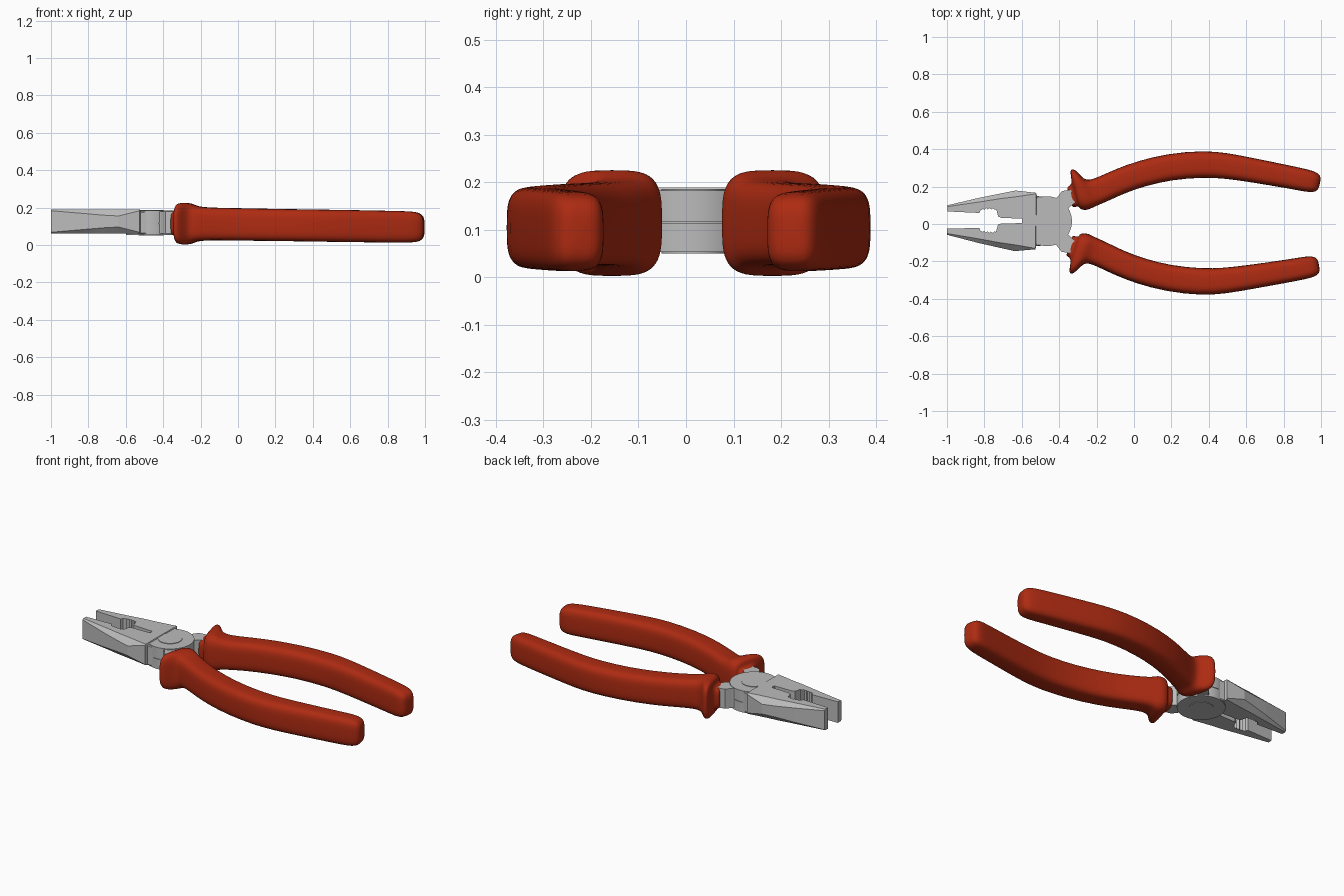
import bpy, bmesh, math
from mathutils import Matrix, Vector

cube = bpy.data.objects.get("Cube")
if cube:
    bpy.data.objects.remove(cube)

# Everything is modelled around the pivot, which sits slightly off centre and turned
FRAME = Matrix.Translation((-0.465, 0.015, 0)) @ Matrix.Rotation(-0.0115, 4, 'Z')


def material(name, color, rough, metal=0.0):
    m = bpy.data.materials.new(name)
    m.use_nodes = True
    m.diffuse_color = (*color, 1)
    node = m.node_tree.nodes["Principled BSDF"]
    node.inputs["Base Color"].default_value = (*color, 1)
    node.inputs["Roughness"].default_value = rough
    return m


steel = material("light_steel", (0.5, 0.5, 0.5), 0.5)
red = material("red_grip", (0.42, 0.024, 0.006), 0.5)


def make(name, bm, mat, angle=None):
    bmesh.ops.recalc_face_normals(bm, faces=bm.faces)
    mesh = bpy.data.meshes.new(name)
    bm.to_mesh(mesh)
    bm.free()
    mesh.materials.append(mat)
    ob = bpy.data.objects.new(name, mesh)
    bpy.context.collection.objects.link(ob)
    ob.matrix_world = FRAME
    if angle:
        bpy.ops.object.select_all(action='DESELECT')
        ob.select_set(True)
        bpy.context.view_layer.objects.active = ob
        bpy.ops.object.shade_smooth_by_angle(angle=math.radians(angle))
    return ob


def loft(rings):
    """Skin equal-length rings of points and cap both ends."""
    bm = bmesh.new()
    rows = [[bm.verts.new(p) for p in ring] for ring in rings]
    n = len(rows[0])
    for a, b in zip(rows, rows[1:]):
        for i in range(n):
            j = (i + 1) % n
            bm.faces.new((a[i], a[j], b[j], b[i]))
    bm.faces.new(rows[0])
    bm.faces.new(rows[-1])
    return bm


def disc(name, radius, z0, z1):
    bm = bmesh.new()
    bmesh.ops.create_cone(bm, cap_ends=True, segments=64, radius1=radius, radius2=radius,
                          depth=z1 - z0, matrix=Matrix.Translation((0, 0, (z0 + z1) / 2)))
    make(name, bm, steel, 30)


def lerp(table, u):
    """Piecewise linear lookup."""
    for (u0, a), (u1, b) in zip(table, table[1:]):
        if u <= u1:
            return a + (b - a) * (u - u0) / (u1 - u0)
    return table[-1][1]


# Grip cross-sections: along, across, half width, half height, heading in degrees
GRIP = [
    (.118, .129, .050, .056, 16), (.124, .131, .058, .065, 16), (.150, .139, .059, .066, 16),
    (.146, .168, .096, .092, 15), (.152, .171, .111, .108, 15), (.176, .172, .116, .113, 16),
    (.208, .154, .088, .110, 17), (.232, .152, .074, .098, 19), (.262, .160, .070, .091, 21),
    (.320, .186, .069, .088, 24), (.390, .219, .069, .087, 23), (.497, .260, .070, .087, 18),
    (.655, .300, .071, .086, 10), (.834, .316, .072, .086, 0), (.952, .308, .069, .086, -7),
    (1.085, .287, .065, .086, -10), (1.299, .250, .061, .085, -10), (1.395, .231, .060, .084, -11),
    (1.430, .224, .054, .077, -11), (1.450, .220, .042, .062, -11), (1.457, .219, .022, .036, -11),
]


def grip_ring(side, u, v, hw, hh, deg, n=28):
    a = math.radians(deg)
    zc = 0.114 - 0.019 * max(0, u - 0.2) / 1.25
    ring = []
    for i in range(n):
        t = math.tau * (i + 0.5) / n
        c, s = math.cos(t), math.sin(t)
        w = hw * math.copysign(abs(c) ** 0.55, c)
        h = hh * math.copysign(abs(s) ** 0.55, s)
        ring.append((u - w * math.sin(a), side * (v + w * math.cos(a)), zc + h))
    return ring


# Jaw outlines: inner edge with toothed grip recess, outer edge, and ridge of the chamfer
INNER = [(-.533, .046), (-.362, .040), (-.356, .054), (-.343, .062), (-.336, .056), (-.326, .066),
         (-.318, .058), (-.308, .067), (-.300, .059), (-.290, .066), (-.282, .058), (-.272, .060),
         (-.262, .022), (-.245, .015), (-.171, .013), (-.130, .012), (-.126, 0), (-.060, 0),
         (-.056, 0), (0, 0)]
OUTER = [(-.533, .079), (-.500, .092), (-.171, .162), (-.060, .151), (-.056, .134), (0, .128)]
RIDGE = [(-.533, .072), (-.500, .075), (-.250, .118), (-.171, .128), (-.060, .146),
         (-.056, .130), (0, .124)]
DROP = [(-.533, .006), (-.250, .030), (-.171, .034), (-.060, .006), (0, .004)]


def jaw_ring(side, u, v_in):
    top, bottom = 0.189, 0.062
    out, ridge, drop = lerp(OUTER, u), lerp(RIDGE, u), lerp(DROP, u)
    if u > -0.058:
        top, bottom = 0.180, 0.058
    outline = [(v_in, bottom), (v_in, top), (ridge, top), (out, top - drop),
               (out, bottom + drop), (ridge, bottom)]
    return [(u, side * v, z) for v, z in outline]


# Shank linking the pivot to the grip
SHANK = [(0, 0), (0, .10), (.053, .128), (.078, .162), (.112, .168), (.150, .165),
         (.150, .105), (.112, .068), (.088, .040)]

for side, tag in ((1, "back"), (-1, "front")):
    grip = make(tag + "_grip", loft([grip_ring(side, *s) for s in GRIP]), red)
    grip.data.polygons.foreach_set("use_smooth", [True] * len(grip.data.polygons))
    sub = grip.modifiers.new("smooth", 'SUBSURF')
    sub.levels = sub.render_levels = 1

    make(tag + "_jaw", loft([jaw_ring(side, *s) for s in INNER]), steel)
    make(tag + "_shank", loft([[(u, side * v, z) for u, v in SHANK] for z in (.060, .178)]), steel)

# Lap joint with a seam between its halves, and the rivet through it
disc("lower_joint_plate", 0.133, 0.053, 0.113)
disc("joint_core", 0.129, 0.112, 0.118)
disc("upper_joint_plate", 0.133, 0.117, 0.183)
disc("rivet", 0.067, 0.050, 0.186)
